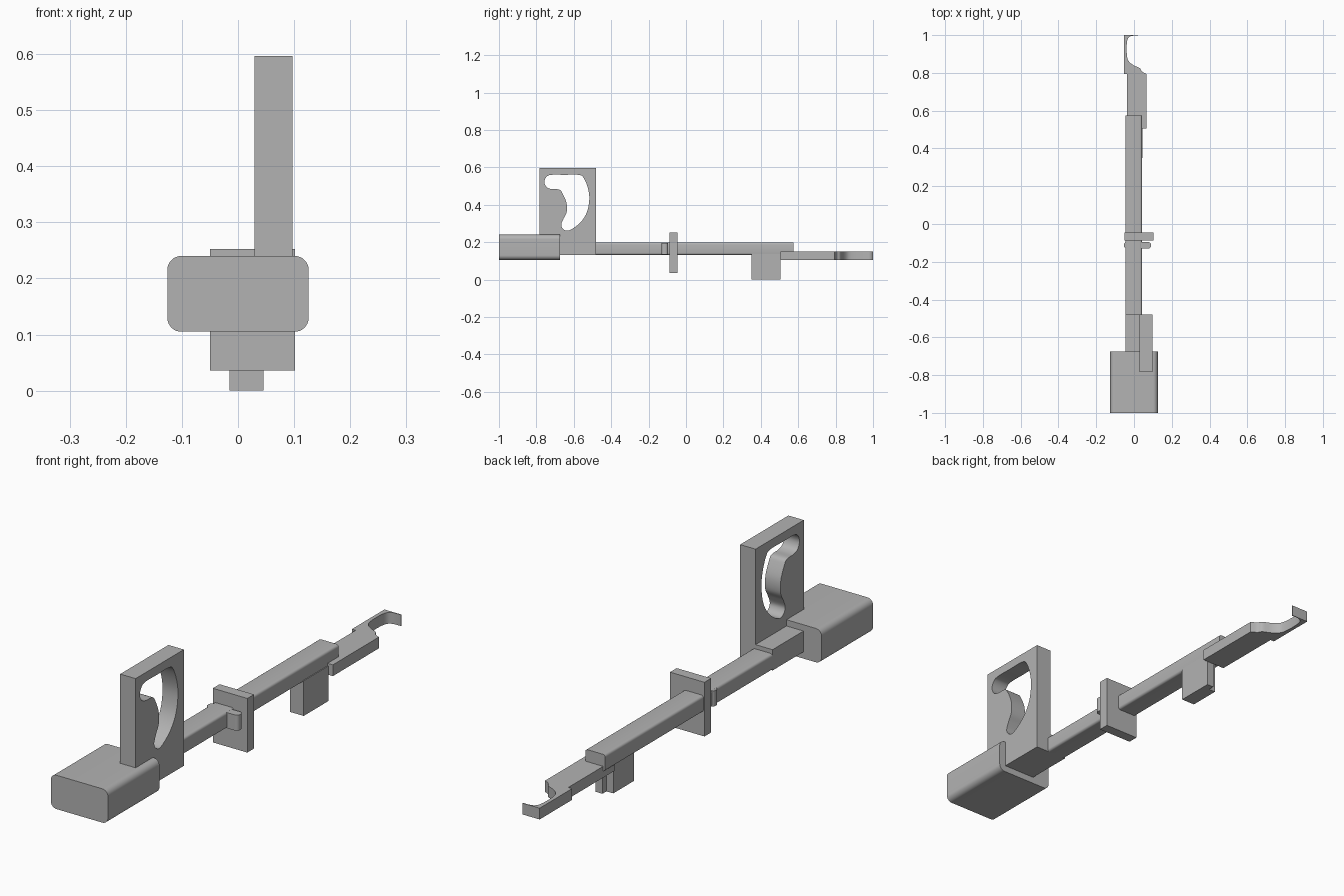
import bpy, bmesh, math
from mathutils import Vector

cube = bpy.data.objects.get("Cube")
if cube:
    bpy.data.objects.remove(cube, do_unlink=True)

GREY = (0.45, 0.45, 0.45, 1)
mat = bpy.data.materials.new("plain grey")
mat.use_nodes = True
mat.diffuse_color = GREY
mat.node_tree.nodes["Principled BSDF"].inputs["Base Color"].default_value = GREY


def prism(name, outline, lo, hi, axis):
    """Extrude a 2D outline from lo to hi along x, y or z."""
    place = {"x": lambda a, b, t: (t, a, b),
             "y": lambda a, b, t: (a, t, b),
             "z": lambda a, b, t: (a, b, t)}[axis]
    bm = bmesh.new()
    base = bm.faces.new([bm.verts.new(place(a, b, lo)) for a, b in outline])
    top = bmesh.ops.extrude_face_region(bm, geom=[base])["geom"]
    move = Vector(place(0, 0, hi - lo))
    bmesh.ops.translate(bm, vec=move, verts=[v for v in top if isinstance(v, bmesh.types.BMVert)])
    bmesh.ops.recalc_face_normals(bm, faces=bm.faces)
    mesh = bpy.data.meshes.new(name)
    bm.to_mesh(mesh)
    bm.free()
    mesh.materials.append(mat)
    obj = bpy.data.objects.new(name, mesh)
    bpy.context.collection.objects.link(obj)
    return obj


def rounded(a0, a1, b0, b1, r=0.0, steps=8):
    """Rectangle outline with rounded corners."""
    if r == 0:
        return [(a0, b0), (a1, b0), (a1, b1), (a0, b1)]
    corners = [(a1 - r, b1 - r), (a0 + r, b1 - r), (a0 + r, b0 + r), (a1 - r, b0 + r)]
    return [(ca + r * math.cos(t), cb + r * math.sin(t))
            for k, (ca, cb) in enumerate(corners)
            for t in [(k + i / steps) * math.pi / 2 for i in range(steps + 1)]]


def flowing(points, closed=True, steps=5):
    """Smooth outline running through the given points."""
    n = len(points)
    pts = [Vector(p) for p in points]
    pick = (lambda i: pts[i % n]) if closed else (lambda i: pts[max(0, min(n - 1, i))])
    out = []
    for i in range(n if closed else n - 1):
        p, q, r, s = (pick(i + k) for k in (-1, 0, 1, 2))
        for j in range(steps):
            t = j / steps
            v = q + (r - p) * t / 2 + (2 * p - 5 * q + 4 * r - s) * t * t / 2 \
                + (3 * q - p - 3 * r + s) * t ** 3 / 2
            out.append(tuple(v))
    return out if closed else out + [points[-1]]


def smooth(obj):
    bpy.ops.object.select_all(action="DESELECT")
    obj.select_set(True)
    bpy.context.view_layer.objects.active = obj
    bpy.ops.object.shade_smooth_by_angle(angle=math.radians(35))


# Grip, sliding bar and its raised root
smooth(prism("handle", rounded(-0.126, 0.126, 0.105, 0.24, 0.025), -1, -0.675, "y"))
smooth(prism("bar", rounded(-0.046, 0.042, 0.132, 0.198, 0.01, 4), -0.49, 0.575, "y"))
prism("bar_root", rounded(-0.046, 0.042, 0.132, 0.215), -0.69, -0.48, "y")

# Upright plate with a curved slot
plate = prism("slotted_plate", rounded(-0.784, -0.48, 0.132, 0.596), 0.029, 0.097, "x")
slot = [(-0.72, 0.56), (-0.65, 0.56), (-0.575, 0.56), (-0.548, 0.545), (-0.525, 0.49),
        (-0.517, 0.43), (-0.53, 0.36), (-0.565, 0.305), (-0.62, 0.265), (-0.65, 0.265),
        (-0.667, 0.29), (-0.655, 0.325), (-0.638, 0.36), (-0.639, 0.41), (-0.66, 0.46),
        (-0.678, 0.481), (-0.72, 0.484), (-0.746, 0.495), (-0.757, 0.522), (-0.746, 0.549)]
cutter = prism("slot_cutter", flowing(slot), 0, 0.13, "x")
cut = plate.modifiers.new("slot", "BOOLEAN")
cut.object = cutter
cut.solver = "EXACT"
bpy.context.view_layer.objects.active = plate
bpy.ops.object.modifier_apply(modifier=cut.name)
bpy.data.objects.remove(cutter, do_unlink=True)
smooth(plate)

# Guard and the clip in front of it
prism("guard", rounded(-0.05, 0.102, 0.036, 0.252), -0.087, -0.045, "y")
smooth(prism("clip", rounded(-0.053, 0.09, -0.13, -0.096, 0.014, 5), 0.134, 0.196, "z"))

# Stepped lug under the bar
lug = [(-0.015, 0.35), (0.045, 0.35), (0.045, 0.505), (0.015, 0.505), (0.015, 0.48), (-0.015, 0.48)]
prism("lug", lug, 0, 0.14, "z")

# Tail narrowing into a thin hook
curve = flowing([(0.065, 0.795), (0.042, 0.808), (0.03, 0.825), (-0.005, 0.842), (-0.03, 0.865),
                 (-0.038, 0.9), (-0.038, 0.955), (-0.03, 0.985), (-0.01, 0.996), (0.022, 0.997)],
                closed=False)
tail = [(-0.037, 0.505), (0.065, 0.505)] + curve + [(0.022, 1), (-0.054, 1), (-0.054, 0.795), (-0.037, 0.795)]
smooth(prism("tail_hook", tail, 0.105, 0.15, "z"))
